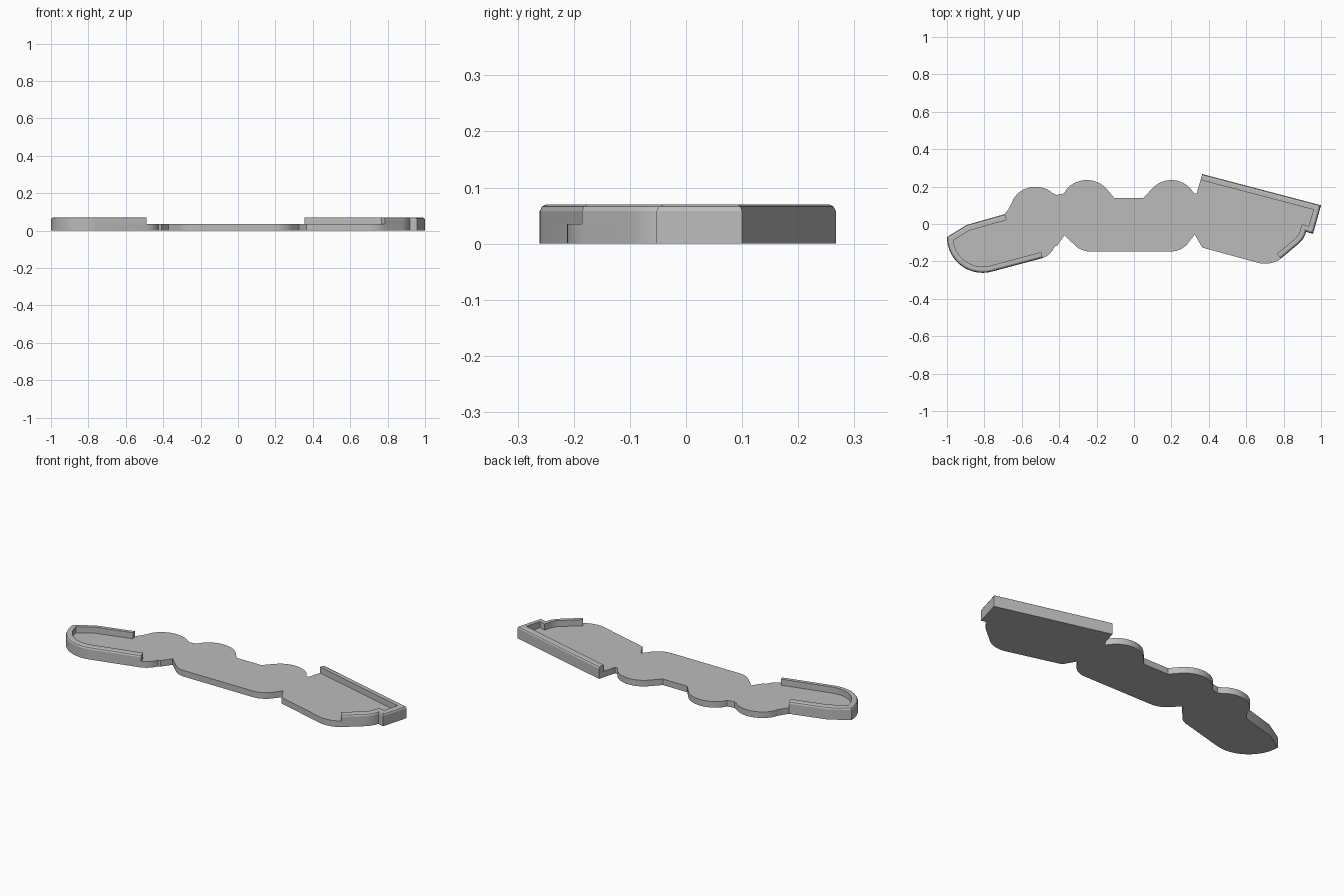
import bpy, bmesh, math
from mathutils import Vector

if "Cube" in bpy.data.objects:
    bpy.data.objects.remove(bpy.data.objects["Cube"])

PLATE, TOP, WALL = 0.035, 0.07, 0.033

grey = bpy.data.materials.new("plain grey")
grey.use_nodes = True
grey.diffuse_color = (0.5, 0.5, 0.5, 1)
grey.node_tree.nodes["Principled BSDF"].inputs["Base Color"].default_value = (0.5, 0.5, 0.5, 1)


def arc(a, m, b, n=14):
    """Points on the circle through a, m and b, from a to b."""
    a, m, b = Vector(a), Vector(m), Vector(b)
    u, v = m - a, b - a
    d = 2 * (u.x * v.y - u.y * v.x)
    c = a + Vector((v.y * u.length_squared - u.y * v.length_squared,
                    u.x * v.length_squared - v.x * u.length_squared)) / d
    r = a - c
    start = math.atan2(r.y, r.x)
    end = math.atan2(b.y - c.y, b.x - c.x)
    sweep = (end - start) % math.tau
    if d < 0:
        sweep -= math.tau
    return [c + r.length * Vector((math.cos(start + sweep * i / n),
                                   math.sin(start + sweep * i / n))) for i in range(n + 1)]


def inset(path, dist):
    """Offset an open path to its left with mitred corners."""
    out = []
    for i, p in enumerate(path):
        dirs = []
        if i > 0:
            dirs.append((p - path[i - 1]).normalized())
        if i < len(path) - 1:
            dirs.append((path[i + 1] - p).normalized())
        normals = [Vector((-t.y, t.x)) for t in dirs]
        n = sum(normals, Vector((0, 0))).normalized()
        out.append(p + n * dist / n.dot(normals[0]))
    return out


def finish(name, bm):
    bmesh.ops.recalc_face_normals(bm, faces=bm.faces)
    mesh = bpy.data.meshes.new(name)
    bm.to_mesh(mesh)
    bm.free()
    mesh.materials.append(grey)
    ob = bpy.data.objects.new(name, mesh)
    bpy.context.collection.objects.link(ob)
    bpy.ops.object.select_all(action='DESELECT')
    ob.select_set(True)
    bpy.context.view_layer.objects.active = ob
    bpy.ops.object.shade_smooth_by_angle(angle=math.radians(25))


def rim(name, path):
    """Raised wall with a rounded outer top edge, standing on the plate."""
    bm = bmesh.new()
    profile = [(0, PLATE), (0, TOP - 0.012), (0.004, TOP - 0.004),
               (0.012, TOP), (WALL, TOP), (WALL, PLATE)]
    rows = [[bm.verts.new((p.x, p.y, z)) for p in inset(path, d)] for d, z in profile]
    for r, s in zip(rows, rows[1:]):
        for i in range(len(path) - 1):
            bm.faces.new((r[i], r[i + 1], s[i + 1], s[i]))
    for k in (0, -1):
        bm.faces.new([r[k] for r in rows])
    finish(name, bm)


def pts(*p):
    return [Vector(q) for q in p]


# Edge runs that carry the raised rims, counterclockwise
left_edge = (pts((-0.69, 0.053), (-0.895, -0.005))
             + arc((-1, -0.07), (-0.945, -0.204), (-0.762, -0.255), 24)
             + pts((-0.488, -0.182)))
right_edge = (pts((0.785, -0.185)) + arc((0.875, -0.11), (0.903, -0.08), (0.92, -0.042), 6)
              + pts((0.957, -0.053), (1, 0.1), (0.365, 0.267)))

# Whole outline of the flat plate
outline = (left_edge
           + arc((-0.475, -0.176), (-0.442, -0.15), (-0.425, -0.12), 6)
           + pts((-0.41, -0.115), (-0.372, -0.06))
           + arc((-0.32, -0.11), (-0.28, -0.138), (-0.23, -0.147), 8)
           + arc((0.2, -0.147), (0.245, -0.137), (0.285, -0.108), 8)
           + pts((0.325, -0.056), (0.365, -0.126))
           + arc((0.665, -0.208), (0.72, -0.211), (0.77, -0.195), 8)
           + right_edge
           + pts((0.335, 0.163), (0.322, 0.163))
           + arc((0.3, 0.192), (0.2, 0.235), (0.1, 0.192))
           + pts((0.05, 0.139), (-0.105, 0.139))
           + arc((-0.15, 0.192), (-0.255, 0.235), (-0.36, 0.187))
           + pts((-0.375, 0.163), (-0.415, 0.155), (-0.435, 0.165))
           + arc((-0.455, 0.18), (-0.53, 0.199), (-0.625, 0.16))
           + arc((-0.645, 0.135), (-0.665, 0.09), (-0.685, 0.062), 5))

# Flat plate
bm = bmesh.new()
base = bm.faces.new([bm.verts.new((p.x, p.y, 0)) for p in outline])
up = bmesh.ops.extrude_face_region(bm, geom=[base], use_keep_orig=True)
bmesh.ops.translate(bm, vec=(0, 0, PLATE),
                    verts=[g for g in up["geom"] if isinstance(g, bmesh.types.BMVert)])
finish("base_plate", bm)

# Raised rims at both ends
rim("right_end_rim", left_edge)
rim("left_end_rim", right_edge)
